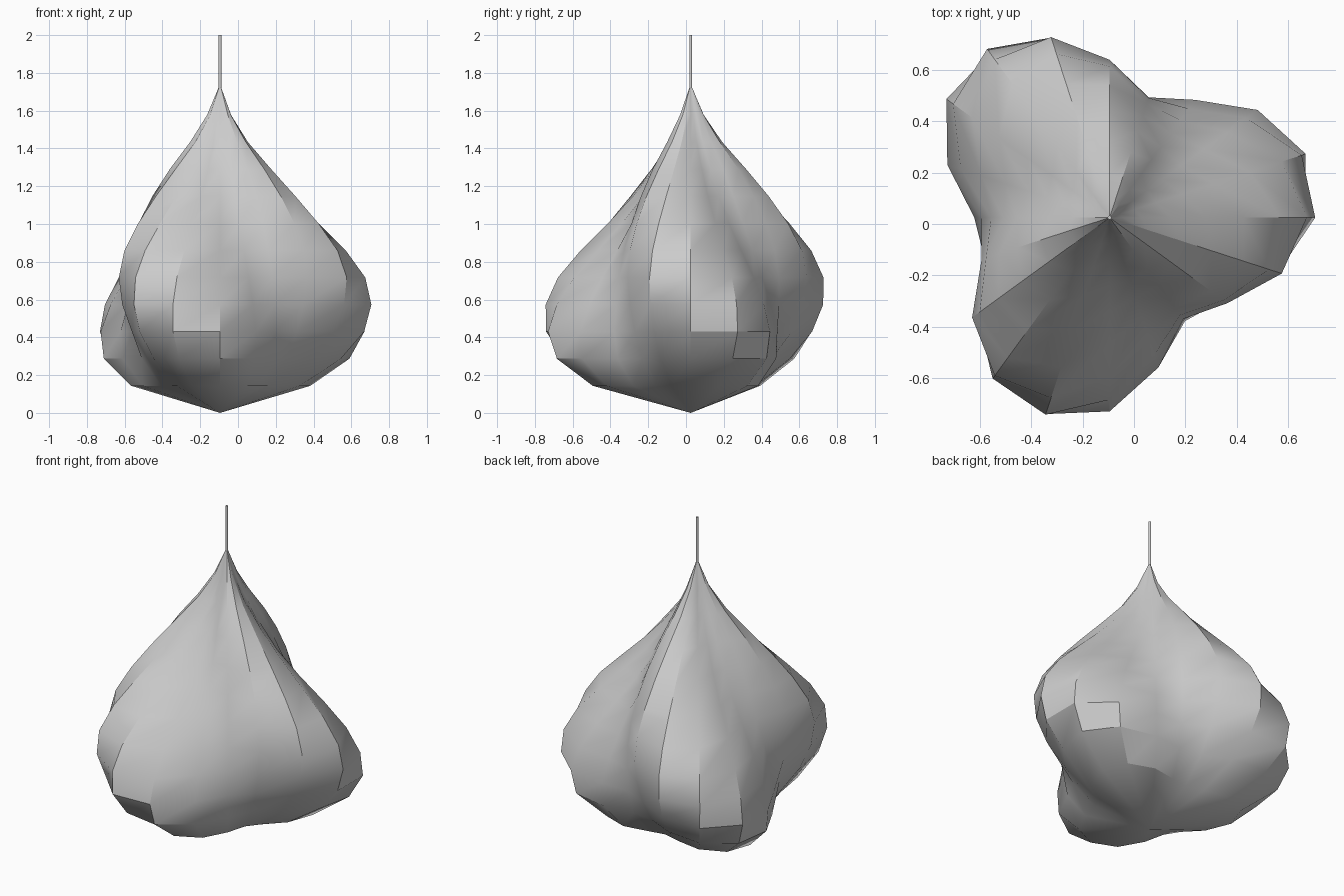
import bpy, bmesh, math

cube = bpy.data.objects.get("Cube")
if cube:
    bpy.data.objects.remove(cube, do_unlink=True)

AXIS_X, AXIS_Y = -0.095, 0.025
SIDES = 20
TOP = 1.72
# mean radius of each ring, evenly spaced from the bottom tip to the neck
RADII = [0, .415, .578, .645, .65, .615, .54, .44, .337, .235, .135, .058, .0075]
LOBE = 0.25
TWIST = math.radians(-50)
STRAIGHT_Z = 0.717

grey = bpy.data.materials.new("light_grey")
grey.use_nodes = True
colour = (0.6, 0.6, 0.6, 1)
grey.diffuse_color = colour
grey.node_tree.nodes["Principled BSDF"].inputs["Base Color"].default_value = colour


def finish(bm, name):
    bmesh.ops.recalc_face_normals(bm, faces=bm.faces)
    mesh = bpy.data.meshes.new(name)
    bm.to_mesh(mesh)
    bm.free()
    mesh.materials.append(grey)
    obj = bpy.data.objects.new(name, mesh)
    obj.location = (AXIS_X, AXIS_Y, 0)
    bpy.context.collection.objects.link(obj)
    bpy.ops.object.select_all(action='DESELECT')
    obj.select_set(True)
    bpy.context.view_layer.objects.active = obj
    bpy.ops.object.shade_smooth_by_angle(angle=math.radians(30))


# Twisted three-lobed bulb
bm = bmesh.new()
tip = bm.verts.new((0, 0, 0))
previous = None
for i, radius in enumerate(RADII[1:], 1):
    z = TOP * i / (len(RADII) - 1)
    turn = TWIST * (z - STRAIGHT_Z)
    ring = []
    for s in range(SIDES):
        a = math.tau * s / SIDES
        r = radius * (1 + LOBE * math.cos(3 * (a - turn)))
        ring.append(bm.verts.new((r * math.cos(a), r * math.sin(a), z)))
    for s in range(SIDES):
        t = (s + 1) % SIDES
        if previous:
            bm.faces.new((previous[s], previous[t], ring[t], ring[s]))
        else:
            bm.faces.new((tip, ring[t], ring[s]))
    previous = ring
bm.faces.new(previous)
finish(bm, "bulb")

# Thin stem rising from the neck
bm = bmesh.new()
bmesh.ops.create_cone(bm, cap_ends=True, segments=SIDES, radius1=0.0075,
                      radius2=0.0075, depth=2 - TOP)
bmesh.ops.translate(bm, verts=bm.verts, vec=(0, 0, (2 + TOP) / 2))
finish(bm, "stem")
